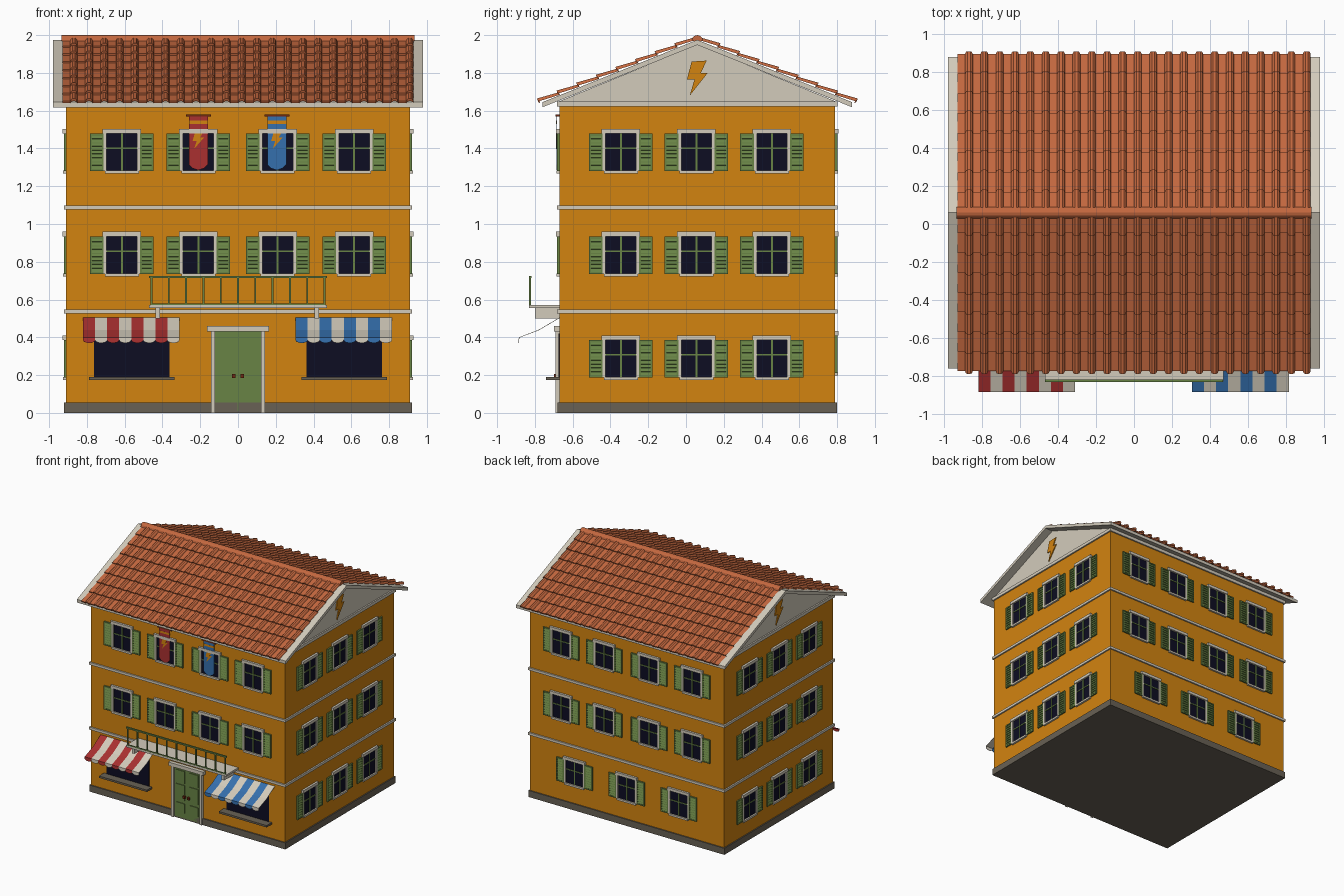
import bpy, bmesh, math
from mathutils import Vector

if "Cube" in bpy.data.objects:
    bpy.data.objects.remove(bpy.data.objects["Cube"], do_unlink=True)

COLOURS = {
    "ochre": (0.65, 0.23, 0.005), "cream": (0.65, 0.60, 0.50),
    "stone": (0.14, 0.12, 0.09), "terracotta": (0.56, 0.14, 0.05),
    "green": (0.14, 0.23, 0.06), "glass": (0.004, 0.004, 0.016),
    "red": (0.40, 0.03, 0.03), "blue": (0.035, 0.16, 0.42), "brown": (0.16, 0.02, 0.005),
}
MATS = {}
for name, rgb in COLOURS.items():
    m = bpy.data.materials.new(name)
    m.use_nodes = True
    m.diffuse_color = (*rgb, 1)
    bsdf = m.node_tree.nodes["Principled BSDF"]
    bsdf.inputs["Base Color"].default_value = (*rgb, 1)
    bsdf.inputs["Roughness"].default_value = 0.8
    MATS[name] = m


class Part:
    """Collects solids in one mesh; local front faces -y."""

    def __init__(self, name):
        self.name, self.bm, self.mats = name, bmesh.new(), []

    def face(self, points, mat):
        if mat not in self.mats:
            self.mats.append(mat)
        f = self.bm.faces.new([self.bm.verts.new(p) for p in points])
        f.material_index = self.mats.index(mat)
        return f

    def prism(self, outline, lo, hi, mat, axis="y"):
        """Extrude an outline in (x, z), or in (y, z) when the axis is x."""
        def put(p, d):
            return (p[0], d, p[1]) if axis == "y" else (d, p[0], p[1])
        a, b = [put(p, lo) for p in outline], [put(p, hi) for p in outline]
        self.face(a, mat)
        self.face(b[::-1], mat)
        for i in range(len(a)):
            j = (i + 1) % len(a)
            self.face((a[j], a[i], b[i], b[j]), mat)

    def box(self, x0, x1, y0, y1, z0, z1, mat):
        self.prism([(x0, z0), (x1, z0), (x1, z1), (x0, z1)], y0, y1, mat)

    def mesh(self):
        bmesh.ops.remove_doubles(self.bm, verts=self.bm.verts, dist=1e-5)
        bmesh.ops.recalc_face_normals(self.bm, faces=self.bm.faces)
        me = bpy.data.meshes.new(self.name)
        self.bm.to_mesh(me)
        self.bm.free()
        for m in self.mats:
            me.materials.append(MATS[m])
        return me

    def done(self):
        return place(self.name, self.mesh())


def place(name, me, loc=(0, 0, 0), turn=0):
    ob = bpy.data.objects.new(name, me)
    ob.location, ob.rotation_euler.z = loc, math.radians(turn)
    bpy.context.scene.collection.objects.link(ob)
    return ob


def solid(name, mat, *dims):
    p = Part(name)
    p.box(*dims, mat)
    return p.done()


W, F, B, MID = 0.91, -0.67, 0.79, 0.06   # wall planes and ridge line

# Walls, plinth and string courses
solid("walls", "ochre", -W, W, F, B, 0.01, 1.64)
solid("plinth", "stone", -W - .01, W + .01, F - .01, B + .01, 0, 0.055)
for name, z in (("lower_band", 0.527), ("upper_band", 1.077)):
    solid(name, "cream", -W - .012, W + .012, F - .012, B + .012, z, z + 0.021)
solid("gable_band", "cream", -W - .012, W + .012, F - .012, B + .012, 1.622, 1.648)

# Gables and roof slab
RIDGE, EAVE, HALF = 1.975, 1.645, 0.82
gable = Part("gable")
gable.prism([(F, 1.64), (B, 1.64), (B, 1.65), (MID, 1.95), (F, 1.65)], -W, W, "cream", "x")
gable.done()
slab = Part("roof_slab")
t = 0.027
slab.prism([(MID - HALF, EAVE), (MID, RIDGE), (MID + HALF, EAVE), (MID + HALF, EAVE - t),
            (MID, RIDGE - t), (MID - HALF, EAVE - t)], -0.98, 0.98, "cream", "x")
slab.done()

# Roof tiles: overlapping rows of flat pans and rounded covers
ROWS, COLS, SPAN = 8, 23, 1.86
TILE = [(0, 0), (.5, 0), (.56, .011), (.66, .018), (.84, .018), (.94, .011)]
length = math.hypot(HALF, RIDGE - EAVE) + 0.012
section = [((c + u) * SPAN / COLS - SPAN / 2, h) for c in range(COLS) for u, h in TILE]
section.append((SPAN / 2, 0))
for side, label in ((-1, "front"), (1, "back")):
    down = Vector((0, side * HALF, EAVE - RIDGE)).normalized()
    up = Vector((0, -side * down.z * side, 0))
    up = Vector((0, side * -down.z, abs(down.y)))
    tiles = Part(label + "_roof_tiles")
    top = Vector((0, MID, RIDGE))
    for r in range(ROWS):
        s0, s1 = r * length / ROWS, (r + 1) * length / ROWS
        rails = []
        for x, h in section:
            lip = 0.008 if h else 0
            base = top + Vector((x, 0, 0))
            rails.append([base + down * s0 + up * (0.002 + h * .8),
                          base + down * (s1 + lip) + up * (0.011 + h),
                          base + down * (s1 + lip) + up * (h * .8 - .001)])
        for a, b in zip(rails, rails[1:]):
            for k in (0, 1):
                tiles.face((a[k], b[k], b[k + 1], a[k + 1]), "terracotta")
    tiles.done()
cap = Part("ridge_tiles")
arc = [(MID + .03 * math.cos(a * math.pi / 6), 1.97 + .03 * math.sin(a * math.pi / 6)) for a in range(7)]
cap.prism(arc, -0.935, 0.935, "terracotta", "x")
cap.done()

# Lightning emblem, used on gables and banners
BOLT = [(-.03, .09), (.05, .095), (.018, .03), (.055, .03), (-.04, -.09), (-.015, -.005), (-.055, -.005)]
bolt = Part("bolt")
bolt.prism(BOLT, -0.008, 0.002, "ochre")
bolt_mesh = bolt.mesh()
for s in (-1, 1):
    place("gable_bolt", bolt_mesh, (s * W, MID, 1.77), 90 * s)

# Shuttered window, origin at the middle of the bottom of the glass
win = Part("window")
win.box(-.085, .085, -.003, .002, 0, .2, "glass")
for s in (-1, 1):
    win.box(s * .088 - .008, s * .088 + .008, -.012, 0, 0, .2, "cream")
    lo, hi = sorted((s * .096, s * .168))
    win.box(lo, hi, -.006, 0, 0, .2, "green")
    for a, b in ((lo, lo + .01), (hi - .01, hi)):
        win.box(a, b, -.012, 0, 0, .2, "green")
    for z in (0, .19):
        win.box(lo, hi, -.012, 0, z, z + .01, "green")
    for k in range(9):
        z = .01 + k * .02
        win.prism([(-.005, z + .018), (-.012, z + .002), (-.005, z)], lo + .01, hi - .01, "green", "x")
win.box(-.005, .005, -.008, 0, 0, .2, "green")
win.box(-.08, .08, -.008, 0, .117, .125, "green")
win.box(-.102, .102, -.018, 0, .2, .224, "cream")
win.box(-.09, .09, -.016, 0, -.012, .004, "cream")
win_mesh = win.mesh()
UPPER, LEVELS = (-.615, -.21, .21, .615), (.187, .735, 1.28)
for z in LEVELS[1:]:
    for x in UPPER:
        place("front_window", win_mesh, (x, F, z))
        place("back_window", win_mesh, (x, B, z), 180)
for x in (-.49, 0, .49):
    place("back_ground_window", win_mesh, (x, B, .21), 180)
for z in LEVELS:
    for y in (-.345, .055, .455):
        place("right_side_window", win_mesh, (W, y, z), 90)
        place("left_side_window", win_mesh, (-W, y, z), -90)

# Door with frame, panels and knobs
door = Part("door")
door.box(-.122, .122, F - .01, F, .01, .43, "green")
door.box(-.003, .003, F - .013, F, .01, .43, "green")
for s in (-1, 1):
    for z0, z1 in ((.055, .135), (.16, .29), (.305, .41)):
        door.box(s * .063 - .04, s * .063 + .04, F - .016, F, z0, z1, "green")
    door.box(s * .132 - .011, s * .132 + .011, F - .022, F, 0, .43, "cream")
    door.box(s * .022 - .01, s * .022 + .01, F - .03, F, .185, .205, "brown")
door.box(-.163, .163, F - .03, F, .43, .46, "cream")
door.done()

# Shop windows with sills and striped awnings
SLOPE = [(F, .505), (-.78, .44), (-.885, .40)]
for name, x0, tint in (("left_shop", -.82, "red"), ("right_shop", .305, "blue")):
    mid = x0 + .2575
    solid(name + "_window", "glass", mid - .2, mid + .2, F - .004, F, .19, .42)
    solid(name + "_sill", "stone", mid - .225, mid + .225, -.74, F, .174, .19)
    awning = Part(name + "_awning")
    w = .51 / 8
    for k in range(8):
        a, b, mat = x0 + k * w, x0 + (k + 1) * w, ("cream" if k % 2 else tint)
        for (y0, z0), (y1, z1) in zip(SLOPE, SLOPE[1:]):
            awning.face(((a, y0, z0), (b, y0, z0), (b, y1, z1), (a, y1, z1)), mat)
        drop = [(a + w / 2 - w / 2 * math.cos(i * math.pi / 6), -.886,
                 .385 - .015 * math.sin(i * math.pi / 6)) for i in range(7)]
        awning.face([(b, -.885, .40), (a, -.885, .40)] + drop, mat)
    awning.done().modifiers.new("cloth", "SOLIDIFY").thickness = 0.003

# Balcony slab, brackets and railing
solid("balcony_slab", "cream", -.47, .472, -.83, F, .555, .571)
for x in (-.425, .418):
    solid("balcony_bracket", "cream", x - .012, x + .012, -.80, F, .50, .555)
rail = Part("balcony_railing")
rail.box(-.47, .47, -.832, -.818, .714, .726, "green")
rail.box(-.46, .46, -.829, -.821, .571, .579, "green")
for k in range(11):
    x = -.458 + k * .0916
    rail.box(x - .005, x + .005, -.83, -.82, .571, .716, "green")
rail.done()

# Hanging banners with rods
for x, tint in ((-.21, "red"), (.206, "blue")):
    flag = Part(tint + "_banner")
    flag.prism([(x - .05, 1.57), (x - .05, 1.315), (x - .03, 1.295), (x, 1.285), (x + .03, 1.295),
                (x + .05, 1.315), (x + .05, 1.57)], F - .016, F - .012, tint)
    flag.box(x - .05, x + .05, F - .017, F - .012, 1.53, 1.547, "ochre")
    flag.box(x - .066, x + .066, F - .02, F, 1.57, 1.58, "brown")
    flag.done()
    place(tint + "_banner_bolt", bolt_mesh, (x, F - .012, 1.443)).scale = (.55, .7, .5)
